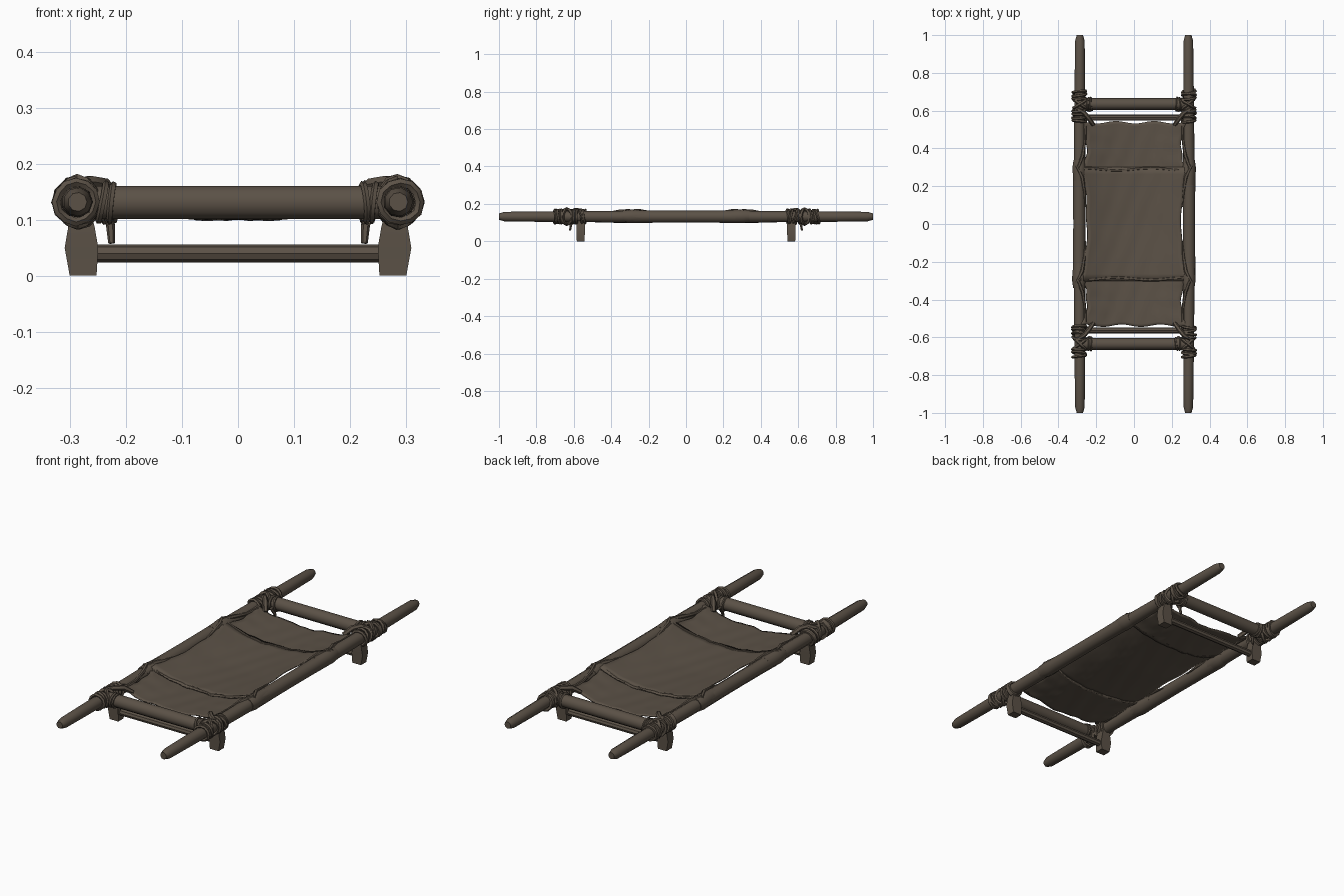
import bpy, bmesh, math, random
from mathutils import Vector, Matrix

random.seed(4)
if "Cube" in bpy.data.objects:
    bpy.data.objects.remove(bpy.data.objects["Cube"])

mat = bpy.data.materials.new("weathered_brown")
mat.use_nodes = True
COLOR = (0.105, 0.083, 0.062, 1)
mat.diffuse_color = COLOR
mat.node_tree.nodes["Principled BSDF"].inputs["Base Color"].default_value = COLOR

POLE_X, POLE_Z, POLE_R = 0.29, 0.132, 0.031
BAR_Y, LEG_Y, SEAM_Y, END_Y = 0.635, 0.563, 0.29, 0.545


def finish(name, bm, angle=40):
    bmesh.ops.recalc_face_normals(bm, faces=bm.faces)
    mesh = bpy.data.meshes.new(name)
    bm.to_mesh(mesh)
    bm.free()
    mesh.materials.append(mat)
    ob = bpy.data.objects.new(name, mesh)
    bpy.context.collection.objects.link(ob)
    bpy.ops.object.select_all(action='DESELECT')
    ob.select_set(True)
    bpy.context.view_layer.objects.active = ob
    bpy.ops.object.shade_smooth_by_angle(angle=math.radians(angle))
    return ob


def tube(bm, points, radii, sides=8, closed=False):
    """Sweep a round section along a path."""
    pts = [Vector(p) for p in points]
    n = len(pts)
    rings = []
    for i, p in enumerate(pts):
        a = pts[i - 1] if closed or i else p
        b = pts[(i + 1) % n] if closed or i < n - 1 else p
        t = (b - a).normalized()
        ref = Vector((0, 0, 1)) if abs(t.z) < 0.9 else Vector((0, 1, 0))
        if closed:
            ref = (p - sum(pts, Vector()) / n).normalized()
        u = t.cross(ref).normalized()
        v = t.cross(u)
        r = radii[i] if isinstance(radii, (list, tuple)) else radii
        rings.append([bm.verts.new(p + r * (u * math.cos(k * math.tau / sides) +
                                            v * math.sin(k * math.tau / sides)))
                      for k in range(sides)])
    for i in range(n if closed else n - 1):
        A, B = rings[i], rings[(i + 1) % n]
        for k in range(sides):
            j = (k + 1) % sides
            bm.faces.new((A[k], A[j], B[j], B[k]))
    if not closed:
        bm.faces.new(rings[0])
        bm.faces.new(rings[-1])


def coil(bm, centre, axis, radius, thick, tilt):
    """One tilted turn of rope round a pole."""
    q = Vector(axis).to_track_quat('Z', 'Y').to_matrix()
    q = q @ Matrix.Rotation(tilt, 3, 'X') @ Matrix.Rotation(random.uniform(-.15, .15), 3, 'Y')
    loop = []
    for k in range(12):
        a = k * math.tau / 12
        r = radius * random.uniform(0.96, 1.05)
        loop.append(Vector(centre) + q @ Vector((r * math.cos(a), r * math.sin(a), 0)))
    tube(bm, loop, thick, 5, True)


# Long carrying poles with chipped, tapered ends
for side, sx in (("left", 1), ("right", -1)):
    bm = bmesh.new()
    ys = [-1, -0.97, -0.8, -0.4, 0, 0.4, 0.8, 0.97, 1]
    rs = [0.017, 0.026, 0.028, 0.031, 0.032, 0.031, 0.028, 0.026, 0.017]
    tube(bm, [(sx * (POLE_X - 0.003 * abs(y)), y, POLE_Z) for y in ys], rs, 9)
    finish(side + "_pole", bm)

# Crossbars, low rails and legs at each end
for end, sy in (("front", -1), ("back", 1)):
    bm = bmesh.new()
    tube(bm, [(x, sy * BAR_Y, 0.131) for x in (-0.28, 0, 0.28)], 0.031, 10)
    finish(end + "_crossbar", bm)
    bm = bmesh.new()
    tube(bm, [(x, sy * LEG_Y, 0.04) for x in (-0.27, 0, 0.27)], 0.016, 8)
    finish(end + "_low_rail", bm)
    for side, sx in (("left", 1), ("right", -1)):
        bm = bmesh.new()
        prev = None
        for z, inner, outer, d in ((0, 0.253, 0.301, 0.021), (0.05, 0.25, 0.31, 0.022),
                                   (0.085, 0.256, 0.304, 0.023), (0.125, 0.265, 0.30, 0.02)):
            ring = [bm.verts.new((sx * x, sy * LEG_Y + y, z)) for x, y in
                    ((inner, -d), (outer, -d), (outer, d), (inner, d))]
            if prev:
                for k in range(4):
                    bm.faces.new((prev[k], prev[k - 1], ring[k - 1], ring[k]))
            else:
                bm.faces.new(ring)
            prev = ring
        bm.faces.new(prev)
        finish(f"{end}_{side}_leg", bm, 30)

        # Rope lashings round the pole, the crossbar end and over the joint
        bm = bmesh.new()
        for y in (0.545, 0.563, 0.583, 0.602, 0.665, 0.683, 0.70):
            coil(bm, (sx * POLE_X, sy * y, POLE_Z), (0, 1, 0), 0.035, 0.008,
                 random.uniform(-.3, .3))
        for x in (0.243, 0.226):
            coil(bm, (sx * x, sy * BAR_Y, 0.131), (1, 0, 0), 0.033, 0.006,
                 random.uniform(-.2, .2))
        for turn in (-1, 1):
            coil(bm, (sx * 0.286, sy * BAR_Y, POLE_Z), (turn * 0.75, 1, 0), 0.04, 0.009, 0)
        # Corner tie holding the cloth
        tube(bm, [(sx * 0.215, sy * 0.525, 0.135), (sx * 0.24, sy * 0.56, 0.163),
                  (sx * 0.265, sy * 0.59, 0.168), (sx * 0.30, sy * 0.61, 0.16)],
             [0.011, 0.013, 0.012, 0.009], 6)
        # Loose rope tail
        tube(bm, [(sx * 0.236, sy * 0.60, 0.12), (sx * 0.228, sy * 0.615, 0.09),
                  (sx * 0.226, sy * 0.62, 0.058)], [0.009, 0.008, 0.006], 6)
        finish(f"{end}_{side}_lashing", bm)


def cloth_z(u, y):
    sag = 0.058 - 0.012 * abs(y) / END_Y
    wrinkle = 0.0035 * math.sin(19 * u + 9 * y) * math.sin(31 * y + 4 * u)
    return 0.158 - sag * (1 - abs(u) ** 2.4) + wrinkle * (1 - u * u)


def cloth(name, y0, y1, lift, ragged):
    """Sagging sheet pinned to the poles at both ends of its span."""
    bm = bmesh.new()
    nx, ny = 24, 16
    rows = []
    for j in range(ny + 1):
        t = j / ny
        pin = abs(2 * t - 1) ** 3
        row = []
        for i in range(nx + 1):
            u = 2 * i / nx - 1
            half = 0.25 + 0.042 * pin + 0.004 * math.sin(17 * t + 2 * u)
            y = y0 + (y1 - y0) * t
            end = max(0, abs(y) - 0.45) / 0.1
            y -= math.copysign(ragged * end * (0.5 + 0.5 * math.sin(9 * u + 5 * y0)), y)
            z = cloth_z(u, y) + lift + 0.006 * pin * abs(u) ** 4
            z -= 0.012 * (1 - pin) * abs(u) ** 3
            row.append(bm.verts.new((u * half, y, z)))
        rows.append(row)
    for j in range(ny):
        for i in range(nx):
            bm.faces.new((rows[j][i], rows[j][i + 1], rows[j + 1][i + 1], rows[j + 1][i]))
    ob = finish(name, bm, 60)
    mod = ob.modifiers.new("thickness", 'SOLIDIFY')
    mod.thickness = 0.006
    mod.offset = 0


cloth("middle_cloth", -SEAM_Y - 0.012, SEAM_Y + 0.012, 0.004, 0)
cloth("front_cloth", -END_Y, -SEAM_Y + 0.01, -0.004, 0.014)
cloth("back_cloth", SEAM_Y - 0.01, END_Y, -0.004, 0.014)

for end, sy in (("front", -1), ("back", 1)):
    # Rolled seams where the sheets overlap
    bm = bmesh.new()
    tube(bm, [(0.285 * u, sy * (SEAM_Y + 0.006 * math.sin(5 * u)), cloth_z(u, sy * SEAM_Y) + 0.001)
              for u in [k / 10 - 1 for k in range(21)]], 0.009, 6)
    finish(end + "_seam", bm)
    # Rolled hems at the open ends
    for side, sx in (("left", 1), ("right", -1)):
        # Cloth cuffs wrapped round the poles
        bm = bmesh.new()
        ys = (0.20, 0.24, 0.275, 0.305, 0.34)
        tube(bm, [(sx * POLE_X, sy * y, POLE_Z + 0.002) for y in ys],
             [0.032, 0.034, 0.037, 0.037, 0.032], 9)
        # Twisted gather running from the cuff along the pole
        tube(bm, [(sx * 0.305, sy * 0.31, 0.163), (sx * 0.275, sy * 0.25, 0.163),
                  (sx * 0.262, sy * 0.17, 0.15), (sx * 0.256, sy * 0.09, 0.138)],
             [0.008, 0.011, 0.008, 0.003], 6)
        tube(bm, [(sx * 0.295, sy * 0.30, 0.165), (sx * 0.272, sy * 0.36, 0.160),
                  (sx * 0.26, sy * 0.44, 0.146), (sx * 0.258, sy * 0.52, 0.145)],
             [0.009, 0.010, 0.007, 0.008], 6)
        finish(f"{end}_{side}_cuff", bm)

# Thin cloth strip wrapped along the outside of each pole
for side, sx in (("left", 1), ("right", -1)):
    bm = bmesh.new()
    ys = [k / 10 for k in (-2.8, -1.5, 0, 1.5, 2.8)]
    tube(bm, [(sx * (POLE_X + 0.001), y, POLE_Z) for y in ys],
         [0.0345, 0.033, 0.0325, 0.033, 0.0345], 9)
    finish(side + "_sleeve", bm)
